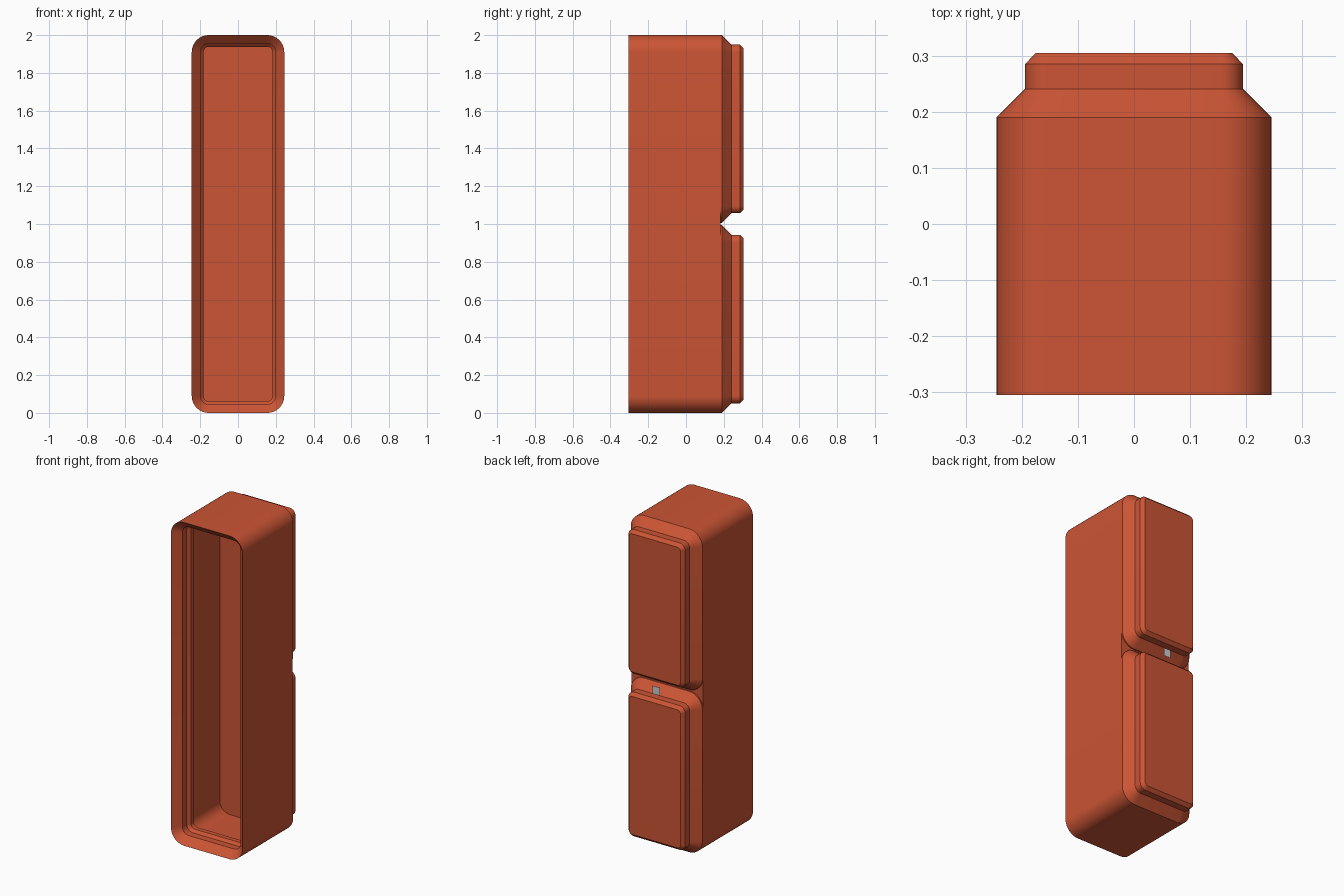
import bpy, bmesh, math

if "Cube" in bpy.data.objects:
    bpy.data.objects.remove(bpy.data.objects["Cube"])

R = 0.09          # outer corner radius
SEG = 10          # segments per rounded corner


def rounded_ring(bm, hx, hz, cz, y, inset):
    """Rounded rectangle in the XZ plane, shrunk by inset."""
    r = R - inset
    verts = []
    for k, (sx, sz) in enumerate([(1, 1), (-1, 1), (-1, -1), (1, -1)]):
        for i in range(SEG + 1):
            a = math.pi / 2 * (k + i / SEG)
            verts.append(bm.verts.new((sx * (hx - R) + r * math.cos(a), y,
                                       cz + sz * (hz - R) + r * math.sin(a))))
    return verts


def loft(name, hx, hz, cz, profile, mat, cap_start, cap_end):
    """Skin rings given as (y, inset) pairs."""
    bm = bmesh.new()
    rings = [rounded_ring(bm, hx, hz, cz, y, ins) for y, ins in profile]
    for a, b in zip(rings, rings[1:]):
        n = len(a)
        for i in range(n):
            j = (i + 1) % n
            bm.faces.new((a[i], a[j], b[j], b[i]))
    if cap_start:
        bm.faces.new(rings[0])
    if cap_end:
        bm.faces.new(rings[-1])
    bmesh.ops.recalc_face_normals(bm, faces=bm.faces)
    me = bpy.data.meshes.new(name)
    bm.to_mesh(me)
    bm.free()
    ob = bpy.data.objects.new(name, me)
    bpy.context.collection.objects.link(ob)
    me.materials.append(mat)
    bpy.ops.object.select_all(action='DESELECT')
    ob.select_set(True)
    bpy.context.view_layer.objects.active = ob
    bpy.ops.object.shade_smooth_by_angle(angle=math.radians(25))
    return ob


red = bpy.data.materials.new("orange_red")
red.diffuse_color = (0.6, 0.09, 0.035, 1)
red.use_nodes = True
red.node_tree.nodes["Principled BSDF"].inputs["Base Color"].default_value = red.diffuse_color

# Hollow bin: back cap, outer wall, stepped front lip, undercut, cavity floor
loft("bin_body", 0.245, 1.0, 1.0,
     [(0.183, 0), (-0.305, 0), (-0.26, 0.046), (-0.217, 0.046), (-0.2, 0.062),
      (-0.171, 0.062), (-0.132, 0.023), (0.14, 0.023)], red, True, True)

# Two stepped feet on the back
for name, cz in (("lower_foot", 0.497), ("upper_foot", 1.503)):
    loft(name, 0.245, 0.497, cz,
         [(0.183, 0), (0.19, 0), (0.241, 0.051), (0.285, 0.051), (0.305, 0.07)],
         red, False, True)

# Small thin grey tab between the feet
bpy.ops.mesh.primitive_plane_add(size=0.05, location=(0, 0.29, 0.995),
                                 rotation=(-math.pi / 2, 0, 0))
bpy.context.object.name = "grey_tab"
